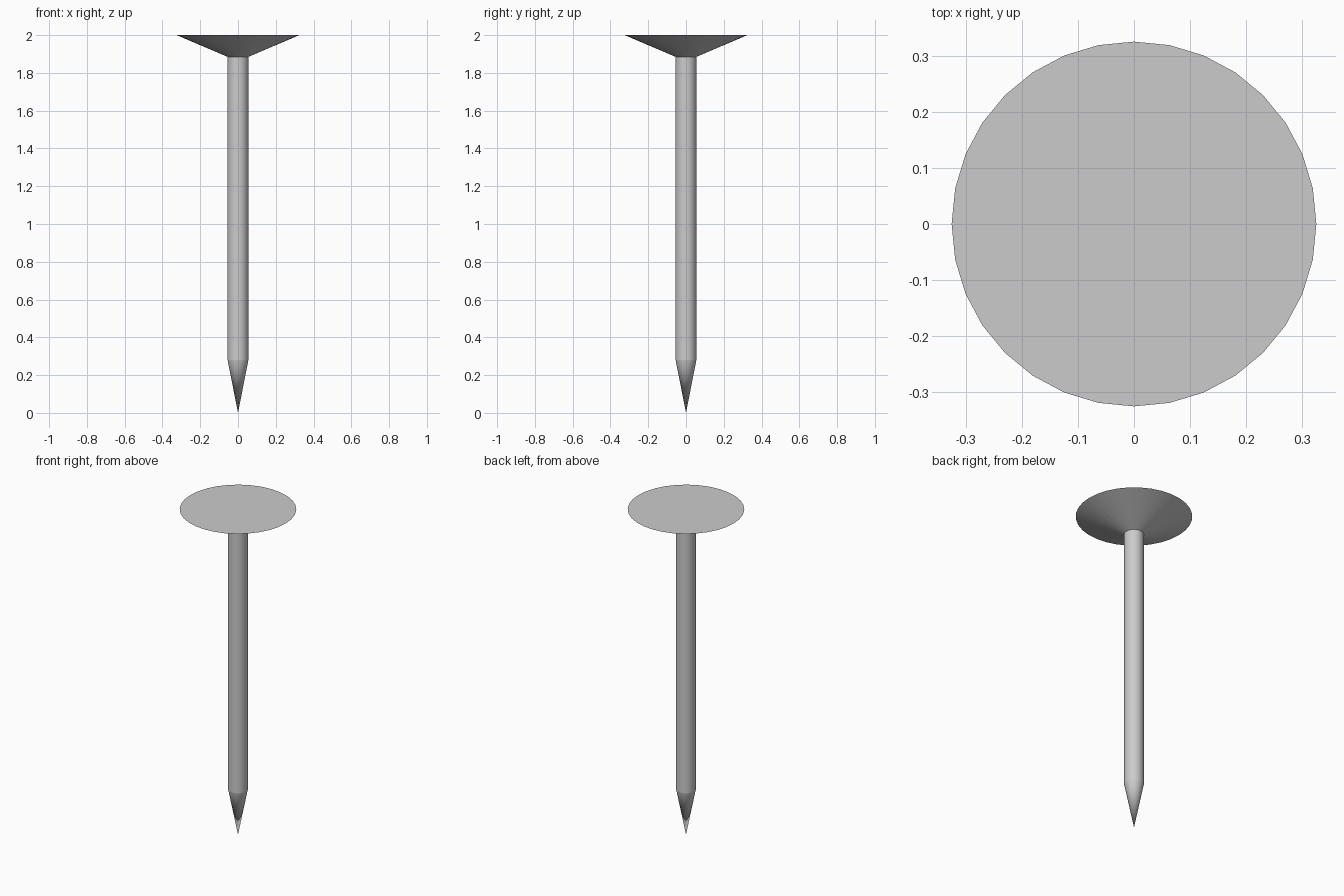
import bpy
import bmesh
from math import cos, sin, tau, radians

if "Cube" in bpy.data.objects:
    bpy.data.objects.remove(bpy.data.objects["Cube"])

SIDES = 32


def lathe(name, profile):
    """Revolve (radius, z) points around z; zero radius makes a single tip vertex."""
    bm = bmesh.new()
    rings = []
    for r, z in profile:
        n = SIDES if r > 0 else 1
        rings.append([bm.verts.new((r * cos(tau * i / SIDES), r * sin(tau * i / SIDES), z))
                      for i in range(n)])
    for low, high in zip(rings, rings[1:]):
        for i in range(SIDES):
            j = (i + 1) % SIDES
            if len(low) == 1:
                bm.faces.new((low[0], high[j], high[i]))
            else:
                bm.faces.new((low[i], low[j], high[j], high[i]))
    bm.faces.new(rings[-1])  # flat top
    bmesh.ops.recalc_face_normals(bm, faces=bm.faces)
    mesh = bpy.data.meshes.new(name)
    bm.to_mesh(mesh)
    bm.free()
    obj = bpy.data.objects.new(name, mesh)
    bpy.context.collection.objects.link(obj)
    bpy.context.view_layer.objects.active = obj
    obj.select_set(True)
    bpy.ops.object.shade_smooth_by_angle(angle=radians(30))
    # the sharp tip and the point's shoulder stay crisp
    for edge in mesh.edges:
        a, b = (mesh.vertices[v].co.z for v in edge.vertices)
        if abs(a - b) < 1e-5:
            edge.use_edge_sharp = True
    return obj


# Nail: point, straight shank and flared countersunk head in one skin
lathe("nail", [(0, 0), (0.055, 0.28), (0.055, 1.885), (0.325, 2.0)])
